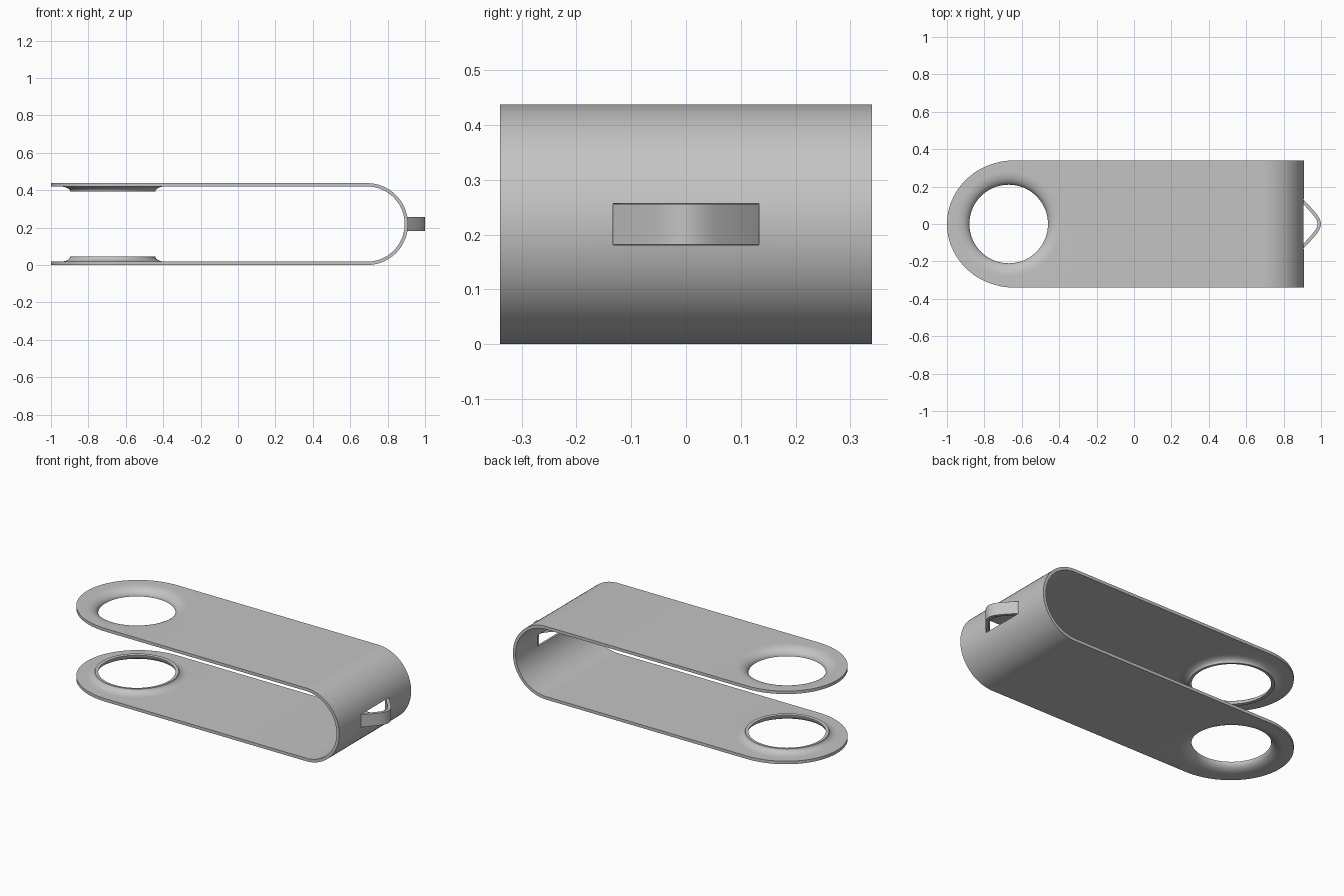
import bpy, bmesh, math

if "Cube" in bpy.data.objects:
    bpy.data.objects.remove(bpy.data.objects["Cube"])

H, W, T = 0.438, 0.34, 0.018       # height, half width, sheet thickness
R = H / 2                          # outer bend radius
BEND_X = 0.909 - R                 # where the bend starts
HOLE_X, HOLE_R = -0.67, 0.21
END_X = -0.64                      # centre of the rounded end
N = 96                             # segments round the hole
Q = N // 8

metal = bpy.data.materials.new("grey metal")
metal.diffuse_color = (0.55, 0.55, 0.55, 1)
metal.use_nodes = True
metal.node_tree.nodes["Principled BSDF"].inputs["Base Color"].default_value = metal.diffuse_color


def finish(bm, name, outward):
    """Orient the sheet, thicken it inward and smooth it."""
    bmesh.ops.recalc_face_normals(bm, faces=bm.faces)
    bm.normal_update()
    if not outward(bm):
        bmesh.ops.reverse_faces(bm, faces=bm.faces)
    me = bpy.data.meshes.new(name)
    bm.to_mesh(me)
    bm.free()
    me.materials.append(metal)
    ob = bpy.data.objects.new(name, me)
    bpy.context.collection.objects.link(ob)
    bpy.context.view_layer.objects.active = ob
    ob.select_set(True)
    mod = ob.modifiers.new("thickness", 'SOLIDIFY')
    mod.thickness, mod.offset, mod.use_even_offset = T, -1, True
    bpy.ops.object.modifier_apply(modifier=mod.name)
    bpy.ops.object.shade_smooth_by_angle(angle=math.radians(35))
    ob.select_set(False)
    return ob


def outline(i):
    """Plate outline: rounded at the left, square at the right."""
    a = 2 * math.pi * i / N
    c, s = math.cos(a), math.sin(a)
    if c < -1e-6:
        return END_X + 0.36 * c, W * s
    k = W / max(abs(c), abs(s))
    x, y = END_X + k * c, k * s
    if i in (Q // 2, N - Q // 2):  # column on the slot edge
        y = math.copysign(0.133, y)
    return x, y


def plate(bm, z0, inward):
    """Plate with a hole whose rim is drawn inward; returns its right edge."""
    rings = []
    for k in range(11):
        t = math.pi / 2 * k / 10
        r = HOLE_R + 0.07 * (1 - math.cos(t))
        z = z0 + inward * 0.043 * (1 - math.sin(t))
        rings.append([bm.verts.new((HOLE_X + r * math.cos(2 * math.pi * i / N),
                                    r * math.sin(2 * math.pi * i / N), z)) for i in range(N)])
    rings.append([bm.verts.new((*outline(i), z0)) for i in range(N)])
    for a, b in zip(rings, rings[1:]):
        for i in range(N):
            j = (i + 1) % N
            bm.faces.new((a[i], a[j], b[j], b[i]))
    return [rings[-1][i % N] for i in range(-Q, Q + 1)]


# bent sheet: two plates joined by a half-round bend with a slot
bm = bmesh.new()
top = plate(bm, H, -1)
bottom = plate(bm, 0, 1)
rows, angles = [top], [None]
for d in range(90, -91, -5):
    a = math.radians(d)
    rows.append([bm.verts.new((BEND_X + R * math.cos(a), v.co.y, R + R * math.sin(a))) for v in top])
    angles.append(d)
rows.append(bottom)
angles.append(None)
for k in range(len(rows) - 1):
    a, b = rows[k], rows[k + 1]
    d0, d1 = angles[k], angles[k + 1]
    for j in range(2 * Q):
        in_slot = (d0 is not None and d1 is not None and abs(d0 + d1) / 2 < 10
                   and abs(j + 0.5 - Q) < Q // 2)
        if not in_slot:
            bm.faces.new((a[j], a[j + 1], b[j + 1], b[j]))
loose = [v for v in bm.verts if not v.link_faces]
bmesh.ops.delete(bm, geom=loose, context='VERTS')


def sheet_out(b):
    return max(b.faces, key=lambda f: f.normal.z * f.normal.z * f.calc_area()
               if f.calc_center_median().z > R else 0).normal.z > 0


finish(bm, "bent_sheet", sheet_out)

# loop strip pushed out of the slot
half = [(0.903, 0.133), (0.922, 0.115), (0.953, 0.081), (0.976, 0.054), (0.986, 0.040),
        (0.993, 0.027), (0.998, 0.013)]
path = half + [(1.0, 0.0)] + [(x, -y) for x, y in reversed(half)]
bm = bmesh.new()
cols = [[bm.verts.new((x, y, R + s * 0.037)) for s in (-1, 1)] for x, y in path]
for a, b in zip(cols, cols[1:]):
    bm.faces.new((a[0], b[0], b[1], a[1]))
finish(bm, "loop_strip", lambda b: sum(f.normal.x for f in b.faces) > 0)
